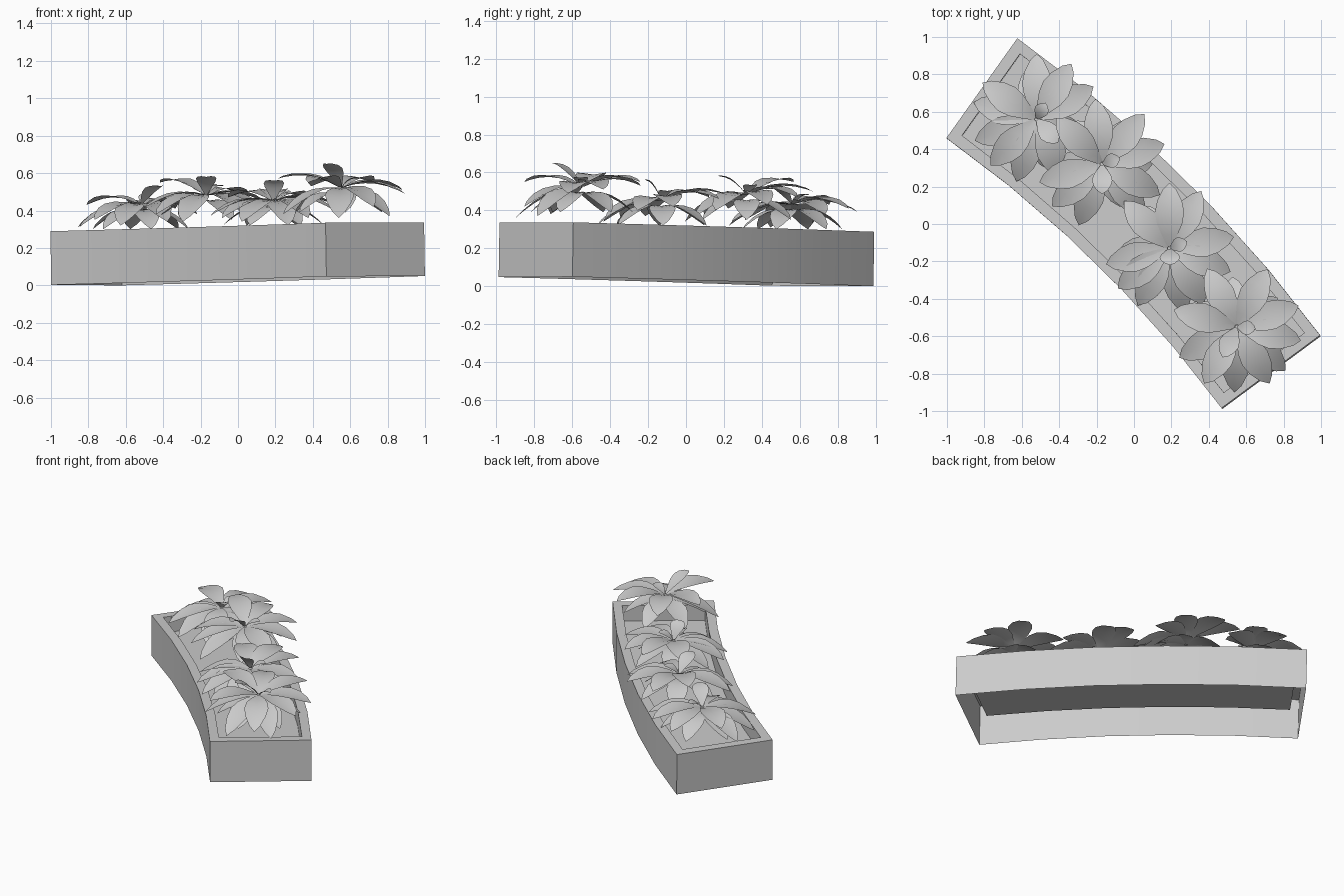
import bpy, bmesh, math
from mathutils import Vector

old = bpy.data.objects.get("Cube")
if old:
    bpy.data.objects.remove(old)

# One plain grey for everything
grey = bpy.data.materials.new("plain_grey")
COLOR = (0.6, 0.6, 0.6, 1)
grey.diffuse_color = COLOR
grey.use_nodes = True
grey.node_tree.nodes["Principled BSDF"].inputs["Base Color"].default_value = COLOR


def make_object(name, bm):
    mesh = bpy.data.meshes.new(name)
    bm.to_mesh(mesh)
    bm.free()
    mesh.materials.append(grey)
    obj = bpy.data.objects.new(name, mesh)
    bpy.context.collection.objects.link(obj)
    obj.select_set(True)
    bpy.context.view_layer.objects.active = obj


bpy.ops.object.select_all(action="DESELECT")

# Planter: an arc-shaped trough, slightly tilted along its length
CENTER = Vector((-4.79, -4.88))
R_IN, R_OUT = 6.545, 7.2
A_START, A_END = math.radians(54.6), math.radians(36.48)
SEGMENTS = 5
HEIGHT, SOIL, RIM, TILT = 0.287, 0.175, 0.06, 0.0156


def tilt(x, y, z):
    return Vector((x - TILT * z, y + TILT * z, z + 0.025 + TILT * (x - y)))


def outline(bm, inset, z):
    """Closed loop of vertices around the arc, moved inwards by inset."""
    def side(r):
        gap = inset / r
        a0, a1 = A_START - gap, A_END + gap
        return [(r, a0 + (a1 - a0) * i / SEGMENTS) for i in range(SEGMENTS + 1)]
    path = side(R_OUT - inset) + side(R_IN + inset)[::-1]
    return [bm.verts.new(tilt(CENTER.x + r * math.cos(a), CENTER.y + r * math.sin(a), z))
            for r, a in path]


bm = bmesh.new()
loops = [outline(bm, 0, 0), outline(bm, 0, HEIGHT),
         outline(bm, RIM, HEIGHT), outline(bm, RIM, SOIL)]
for low, high in zip(loops, loops[1:]):
    n = len(low)
    for i in range(n):
        j = (i + 1) % n
        bm.faces.new((low[j], low[i], high[i], high[j]))
bmesh.ops.recalc_face_normals(bm, faces=bm.faces)
make_object("planter_box", bm)

# Soil: strip of quads across the trough
bm = bmesh.new()
ring = outline(bm, RIM, SOIL)
for i in range(SEGMENTS):
    bm.faces.new((ring[i + 1], ring[i], ring[-1 - i], ring[-2 - i]))
make_object("soil", bm)

# Leaf: arched, pointed blade with a shallow fold along its midrib
WIDTHS = (0.012, 0.042, 0.068, 0.078, 0.066, 0.036)


def add_leaf(bm, base, angle, length, tip_z, scale=1.0):
    a = math.radians(angle)
    out = Vector((math.cos(a), math.sin(a), 0))
    across = Vector((-out.y, out.x, 0))
    arch = 0.04 * scale
    rows = []
    for i, w in enumerate(WIDTHS):
        t = 0.03 + 0.87 * i / (len(WIDTHS) - 1)
        mid = base + out * length * t
        mid.z = base.z + (tip_z - base.z) * t + arch * 4 * t * (1 - t)
        w *= scale
        fold = Vector((0, 0, w * 0.15))
        rows.append([bm.verts.new(p) for p in
                     (mid - across * w + fold, mid, mid + across * w + fold)])
    tip = base + out * length
    tip.z = tip_z
    end = bm.verts.new(tip)
    for p, q in zip(rows, rows[1:]):
        for k in (0, 1):
            bm.faces.new((p[k], q[k], q[k + 1], p[k + 1]))
    for k in (0, 1):
        bm.faces.new((rows[-1][k], end, rows[-1][k + 1]))


# Plants: heart, short inner leaf (direction, length, height), {leaf direction: tip height}
PLANTS = [
    ((-0.52, 0.56, 0.43), (312, 0.17, 0.53),
     {90: .39, 58: .41, 30: .38, 165: .31, 146: .43, 199: .31, 225: .35,
      252: .32, 294: .34}),
    ((-0.17, 0.32, 0.48), (270, 0.16, 0.58),
     {96: .50, 50: .47, 18: .43, 135: .55, 196: .41, 220: .38, 249: .34,
      310: .37, 332: .40}),
    ((0.19, -0.13, 0.45), (272, 0.09, 0.56),
     {90: .48, 61: .46, 10: .42, 134: .47, 194: .37, 218: .36, 241: .34,
      283: .32, 302: .36, 339: .40}),
    ((0.55, -0.55, 0.52), (245, 0.18, 0.65),
     {117: .53, 62: .55, 19: .51, -12: .49, 165: .57, 208: .38, 240: .55,
      268: .36, 300: .42, 318: .37}),
]
LOW_LEAVES = 6
for number, (heart, inner, leaves) in enumerate(PLANTS, 1):
    heart = Vector(heart)
    facing, reach, height = inner
    bm = bmesh.new()
    # Main rosette
    for angle, tip_z in leaves.items():
        add_leaf(bm, heart, angle, 0.35, tip_z)
    # Short leaves in the heart
    add_leaf(bm, heart, facing, reach, height, 0.7)
    add_leaf(bm, heart, facing + 110, 0.1, heart.z + 0.05, 0.5)
    # Drooping leaves underneath
    under = heart - Vector((0, 0, 0.03))
    for k in range(LOW_LEAVES):
        add_leaf(bm, under, facing + 30 + 360 * k / LOW_LEAVES, 0.27, heart.z - 0.13, 0.9)
    make_object("leafy_plant_%d" % number, bm)
bpy.ops.object.shade_smooth_by_angle(angle=math.radians(25))
